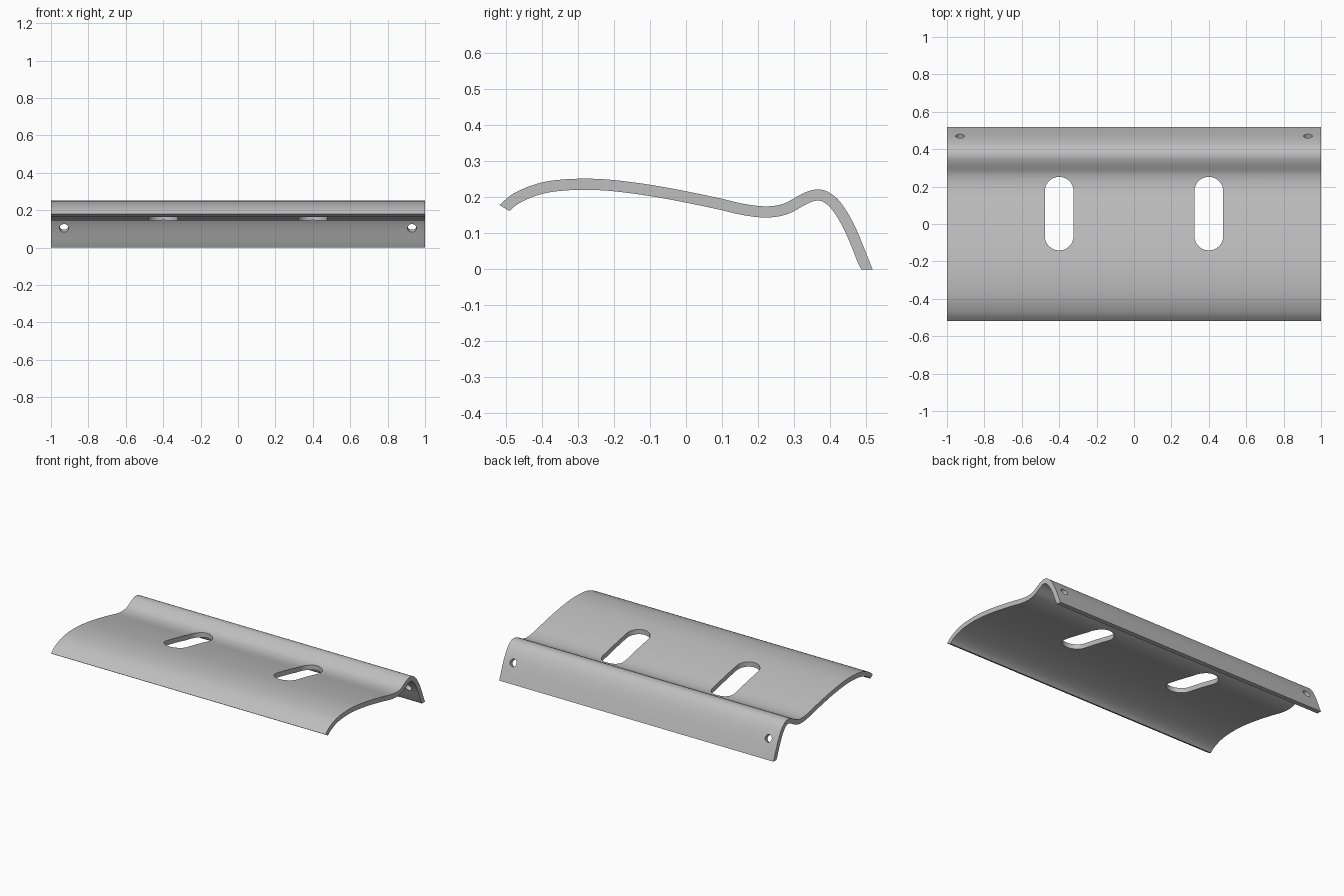
import bpy
import bmesh
from math import radians, cos, sin, pi
from mathutils import Vector, Matrix

cube = bpy.data.objects.get("Cube")
if cube:
    bpy.data.objects.remove(cube, do_unlink=True)

THICK = 0.031
HALF = 1.0

# One grey metal for the whole plate
metal = bpy.data.materials.new("grey metal")
metal.use_nodes = True
grey = (0.52, 0.52, 0.52, 1)
metal.diffuse_color = grey
metal.node_tree.nodes["Principled BSDF"].inputs["Base Color"].default_value = grey

# Upper outline of the bent sheet, as (y, z)
KEYS = [(-0.518, 0.179), (-0.48, 0.21), (-0.42, 0.236), (-0.36, 0.248),
        (-0.28, 0.252), (-0.2, 0.248), (-0.1, 0.235), (0, 0.217),
        (0.1, 0.196), (0.16, 0.182), (0.22, 0.175), (0.27, 0.182),
        (0.315, 0.206), (0.34, 0.217), (0.365, 0.222), (0.395, 0.215),
        (0.43, 0.185), (0.47, 0.118), (0.518, 0)]


def smooth_path(keys, steps=4):
    """Catmull-Rom curve through the key points."""
    p = [Vector(k) for k in keys]
    p = [2 * p[0] - p[1]] + p + [2 * p[-1] - p[-2]]
    out = []
    for a, b, c, d in zip(p, p[1:], p[2:], p[3:]):
        for i in range(steps):
            t = i / steps
            out.append(0.5 * (2 * b + (c - a) * t + (2 * a - 5 * b + 4 * c - d) * t**2
                              + (3 * b - a - 3 * c + d) * t**3))
    return out + [p[-2]]


def make_object(name, bm):
    bmesh.ops.recalc_face_normals(bm, faces=bm.faces)
    mesh = bpy.data.meshes.new(name)
    bm.to_mesh(mesh)
    bm.free()
    mesh.materials.append(metal)
    obj = bpy.data.objects.new(name, mesh)
    bpy.context.collection.objects.link(obj)
    return obj


def prism(name, outline, move):
    """Extrude a closed outline of 3D points along a vector."""
    bm = bmesh.new()
    face = bm.faces.new([bm.verts.new(p) for p in outline])
    new = bmesh.ops.extrude_face_region(bm, geom=[face])["geom"]
    bmesh.ops.translate(bm, vec=move, verts=[v for v in new if isinstance(v, bmesh.types.BMVert)])
    return make_object(name, bm)


# Curved plate: offset the upper outline downward and extrude along x
upper = smooth_path(KEYS)
lower = []
for i, p in enumerate(upper):
    t = (upper[min(i + 1, len(upper) - 1)] - upper[max(i - 1, 0)]).normalized()
    lower.append(p + Vector((t.y, -t.x)) * THICK)
lower[0] = Vector((-0.494, 0.164))
lower = [p for p in lower[:-1] if p.y > 0.005] + [Vector((0.487, 0))]
section = upper + lower[::-1]
plate = prism("curved_plate", [(-HALF, p.x, p.y) for p in section], (2 * HALF, 0, 0))


def cut(cutter):
    cutter.hide_render = True
    cutter.hide_set(True)
    mod = plate.modifiers.new(cutter.name, "BOOLEAN")
    mod.operation = "DIFFERENCE"
    mod.solver = "EXACT"
    mod.object = cutter


for side, word in ((1, "left"), (-1, "right")):
    # Long rounded slot through the broad face
    r, n = 0.077, 20
    slot = []
    for mid, start in ((0.175, 0), (-0.064, pi)):
        for i in range(n + 1):
            a = start + pi * i / n
            slot.append((side * 0.4 + r * cos(a), mid + r * sin(a), 0.05))
    cut(prism(word + "_slot_cutter", slot, (0, 0, 0.3)))

    # Round screw hole square to the rear flange
    bm = bmesh.new()
    turn = Matrix.Translation((side * 0.93, 0.457, 0.111)) @ Matrix.Rotation(radians(-65), 4, "X")
    bmesh.ops.create_cone(bm, cap_ends=True, segments=32, radius1=0.024, radius2=0.024,
                          depth=0.12, matrix=turn)
    cut(make_object(word + "_hole_cutter", bm))

# Apply the cuts, then remove the cutters
bpy.context.view_layer.objects.active = plate
plate.select_set(True)
for mod in list(plate.modifiers):
    cutter = mod.object
    bpy.ops.object.modifier_apply(modifier=mod.name)
    bpy.data.objects.remove(cutter, do_unlink=True)
bpy.ops.object.shade_smooth_by_angle(angle=radians(30))
